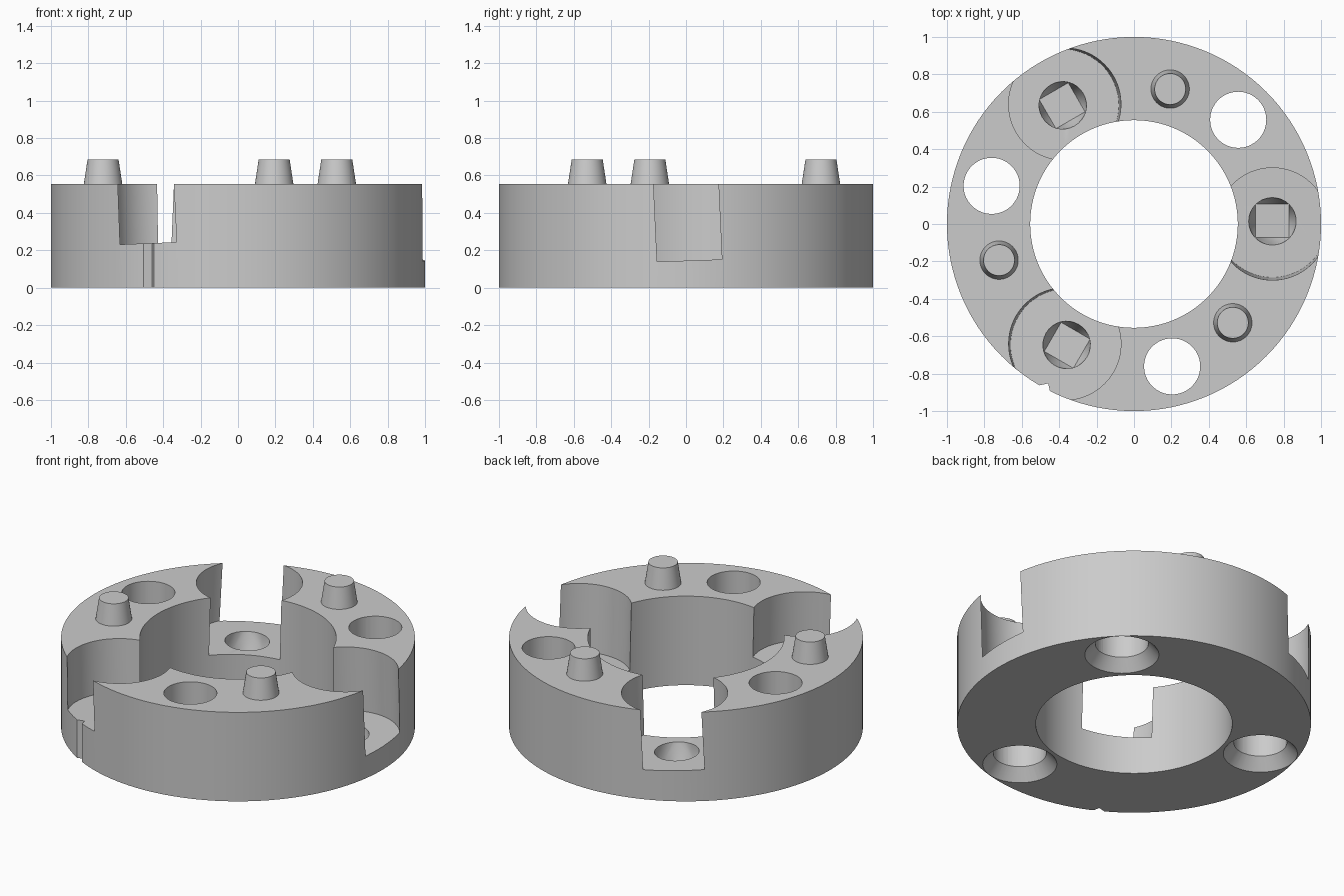
import bpy, bmesh, math
from mathutils import Matrix, Vector

if "Cube" in bpy.data.objects:
    bpy.data.objects.remove(bpy.data.objects["Cube"], do_unlink=True)

HEIGHT = 0.555
TILT = math.radians(2)

grey = bpy.data.materials.new("light_grey")
grey.use_nodes = True
COLOUR = (0.6, 0.6, 0.6, 1)
grey.diffuse_color = COLOUR
grey.node_tree.nodes["Principled BSDF"].inputs["Base Color"].default_value = COLOUR


def make(name, bm, matrix=Matrix()):
    """Turn a bmesh into a grey object."""
    bmesh.ops.recalc_face_normals(bm, faces=bm.faces)
    bm.transform(matrix)
    mesh = bpy.data.meshes.new(name)
    bm.to_mesh(mesh)
    bm.free()
    mesh.materials.append(grey)
    obj = bpy.data.objects.new(name, mesh)
    bpy.context.collection.objects.link(obj)
    return obj


def cone(name, r_low, r_high, low, high, matrix=Matrix(), sides=64):
    """Upright cylinder or frustum between two heights."""
    bm = bmesh.new()
    bmesh.ops.create_cone(bm, cap_ends=True, segments=sides, radius1=r_low,
                          radius2=r_high, depth=high - low,
                          matrix=Matrix.Translation((0, 0, (low + high) / 2)))
    return make(name, bm, matrix)


def polar(radius, degrees):
    return (Matrix.Rotation(math.radians(degrees), 4, "Z")
            @ Matrix.Translation((radius, 0, 0)))


def cut(target, cutter):
    """Subtract a cutter from the target and discard it."""
    mod = target.modifiers.new("cut", "BOOLEAN")
    mod.operation = "DIFFERENCE"
    mod.solver = "EXACT"
    mod.object = cutter
    cutter.hide_render = True
    graph = bpy.context.evaluated_depsgraph_get()
    mesh = bpy.data.meshes.new_from_object(target.evaluated_get(graph))
    target.modifiers.remove(mod)
    target.data = mesh
    bpy.data.objects.remove(cutter, do_unlink=True)


def funnel(matrix, radius=0.127, depth=0.11):
    """Blind recess that blends from a round mouth to a square floor."""
    bm = bmesh.new()
    for z in (0, 0.05):
        bmesh.ops.create_circle(bm, segments=32, radius=radius,
                                matrix=Matrix.Translation((0, 0, z)))
    half = radius / math.sqrt(2)
    for x in (-half, half):
        for y in (-half, half):
            bm.verts.new((x, y, -depth))
    bmesh.ops.convex_hull(bm, input=bm.verts[:])
    return make("recess_cutter", bm, matrix)


# Ring body
ring = cone("ring_body", 1, 1, 0, HEIGHT, sides=128)
cut(ring, cone("bore_cutter", 0.555, 0.555, -0.1, 1, sides=128))

# Tilted pockets of stepped depth, each with a recess in its floor
for angle, floor in ((0, 0.145), (120, 0.19), (240, 0.237)):
    shift = (HEIGHT - floor) * math.tan(TILT)
    seat = (polar(0.74, angle) @ Matrix.Translation((0, shift, floor))
            @ Matrix.Rotation(TILT, 4, "X"))
    cut(ring, cone("pocket_cutter", 0.3, 0.3, 0, 0.8, seat, 96))
    cut(ring, funnel(seat))

# Countersunk through holes
for angle in (45, 165, 285):
    place = polar(0.788, angle)
    cut(ring, cone("hole_cutter", 0.15, 0.15, -0.1, 1, place))
    cut(ring, cone("countersink_cutter", 0.218, 0.142, -0.01, 0.08, place))

# Small index notch in the outer wall
bm = bmesh.new()
bmesh.ops.create_cube(bm, size=1, matrix=Matrix.Translation((-0.489, -0.9, 0.1))
                      @ Matrix.Rotation(math.radians(13), 4, "Z")
                      @ Matrix.Diagonal((0.08, 0.08, 0.4, 1)))
cut(ring, make("notch_cutter", bm))
parts = [ring]

# Tapered locating pegs
for i, angle in enumerate((75, 195, 315)):
    parts.append(cone(f"peg_{i + 1}", 0.103, 0.083, HEIGHT - 0.002, 0.685,
                      polar(0.747, angle)))

# Smooth curved walls, sharp rims
bpy.ops.object.select_all(action="DESELECT")
for part in parts:
    part.select_set(True)
bpy.context.view_layer.objects.active = ring
bpy.ops.object.shade_smooth_by_angle(angle=math.radians(25))
